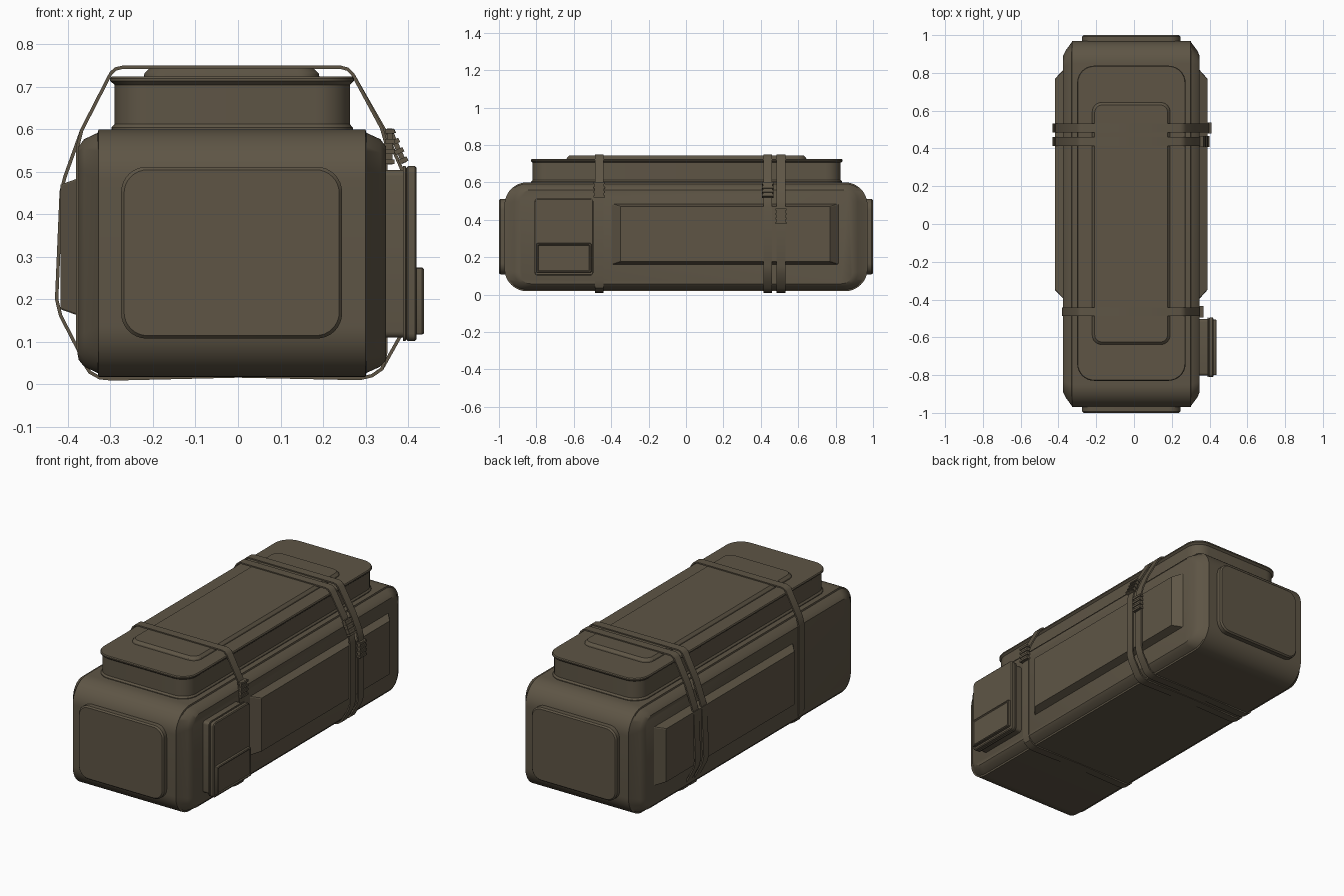
import bpy, bmesh, math
from mathutils import Vector

olive = bpy.data.materials.new("olive drab")
olive.diffuse_color = (0.112, 0.091, 0.060, 1)


def finish(name, bm, angle=30):
    bmesh.ops.recalc_face_normals(bm, faces=bm.faces)
    mesh = bpy.data.meshes.new(name)
    bm.to_mesh(mesh)
    bm.free()
    ob = bpy.data.objects.new(name, mesh)
    bpy.context.collection.objects.link(ob)
    mesh.materials.append(olive)
    bpy.ops.object.select_all(action='DESELECT')
    ob.select_set(True)
    bpy.context.view_layer.objects.active = ob
    bpy.ops.object.shade_smooth_by_angle(angle=math.radians(angle))
    return ob


def rounded_rect(u0, u1, v0, v1, r, seg):
    pts = []
    for k, (cu, cv) in enumerate([(u1 - r, v1 - r), (u0 + r, v1 - r), (u0 + r, v0 + r), (u1 - r, v0 + r)]):
        for i in range(seg + 1):
            a = math.pi / 2 * (k + i / seg)
            pts.append((cu + r * math.cos(a), cv + r * math.sin(a)))
    return pts


def loft(name, axis, rings, seg=8):
    """Skin rounded rectangles (position, u0, u1, v0, v1, radius) along an axis and cap the ends."""
    bm = bmesh.new()
    loops = []
    for pos, u0, u1, v0, v1, r in rings:
        loop = []
        for u, v in rounded_rect(u0, u1, v0, v1, r, seg):
            co = [u, v]
            co.insert(axis, pos)
            loop.append(bm.verts.new(co))
        loops.append(loop)
    n = len(loops[0])
    for a, b in zip(loops, loops[1:]):
        for i in range(n):
            j = (i + 1) % n
            bm.faces.new((a[i], a[j], b[j], b[i]))
    bm.faces.new(loops[0])
    bm.faces.new(loops[-1])
    return finish(name, bm)


def strap(name, path, y, width=0.046, thick=0.008):
    """Closed flat band following an outer (x, z) path."""
    bm = bmesh.new()
    n = len(path)
    rows = []
    for i in range(n):
        p = Vector(path[i])
        d1 = (p - Vector(path[i - 1])).normalized()
        d2 = (Vector(path[(i + 1) % n]) - p).normalized()
        t = (d1 + d2).normalized()
        q = p + Vector((t.y, -t.x)) * thick      # path runs clockwise
        rows.append([bm.verts.new((c.x, y + s * width / 2, c.y))
                     for c, s in ((p, -1), (p, 1), (q, 1), (q, -1))])
    for i in range(n):
        a, b = rows[i], rows[(i + 1) % n]
        for k in range(4):
            m = (k + 1) % 4
            bm.faces.new((a[k], a[m], b[m], b[k]))
    return finish(name, bm)


def buckle(name, x, y, z, tilt=0.0):
    """Small ribbed slider on the strap."""
    bm = bmesh.new()
    sizes = [(0, 0.012, 0.050, 0.085)] + [(o, 0.022, 0.060, 0.011) for o in (-0.036, -0.012, 0.012, 0.036)]
    for off, sx, sy, sz in sizes:
        vs = bmesh.ops.create_cube(bm, size=1)["verts"]
        for v in vs:
            v.co = Vector((v.co.x * sx, v.co.y * sy, v.co.z * sz + off))
    ob = finish(name, bm)
    ob.location = (x, y, z)
    ob.rotation_euler.y = tilt


# Main case: rounded block with tapered side cheeks
loft("case_body", 0, [
    (-0.375, -0.89, 0.89, 0.058, 0.56, 0.06),
    (-0.362, -0.918, 0.918, 0.042, 0.577, 0.08),
    (-0.330, -0.962, 0.962, 0.027, 0.592, 0.11),
    (-0.328, -0.97, 0.97, 0.018, 0.60, 0.12),
    (0.300, -0.97, 0.97, 0.018, 0.60, 0.12),
    (0.302, -0.962, 0.962, 0.027, 0.592, 0.11),
    (0.335, -0.918, 0.918, 0.042, 0.577, 0.08),
    (0.348, -0.89, 0.89, 0.058, 0.56, 0.06)], 12)

# End plates, front and back
for name, s in (("front_plate", -1), ("back_plate", 1)):
    loft(name, 1, [
        (s * 0.95, -0.275, 0.245, 0.108, 0.512, 0.06),
        (s * 0.992, -0.275, 0.245, 0.108, 0.512, 0.06),
        (s * 1.0, -0.268, 0.238, 0.115, 0.505, 0.055)])

# Raised side panels with sloping edges
for name, base, top in (("left_panel", -0.37, -0.418), ("right_panel", 0.343, 0.388)):
    loft(name, 0, [
        (base, -0.40, 0.82, 0.160, 0.487, 0.004),
        (top, -0.35, 0.77, 0.177, 0.470, 0.004)], 1)

# Lid: neck with a lip at the bottom and top
loft("lid", 2, [
    (0.590, -0.298, 0.270, -0.828, 0.835, 0.088),
    (0.604, -0.298, 0.270, -0.828, 0.835, 0.088),
    (0.613, -0.290, 0.263, -0.820, 0.827, 0.080),
    (0.705, -0.290, 0.263, -0.820, 0.827, 0.080),
    (0.714, -0.301, 0.273, -0.830, 0.838, 0.090),
    (0.720, -0.301, 0.273, -0.830, 0.838, 0.090),
    (0.725, -0.297, 0.269, -0.826, 0.834, 0.086)])
loft("lid_raised_panel", 2, [
    (0.715, -0.223, 0.193, -0.640, 0.645, 0.05),
    (0.732, -0.220, 0.190, -0.637, 0.642, 0.05),
    (0.744, -0.208, 0.178, -0.625, 0.630, 0.04)])

# Box pouch on the right side, with a lipped cover and a lower pocket
loft("side_box", 0, [
    (0.340, -0.802, -0.503, 0.110, 0.505, 0.015),
    (0.388, -0.802, -0.503, 0.110, 0.505, 0.015),
    (0.388, -0.811, -0.495, 0.102, 0.514, 0.018),
    (0.394, -0.811, -0.495, 0.102, 0.514, 0.018),
    (0.396, -0.806, -0.500, 0.106, 0.509, 0.015),
    (0.400, -0.811, -0.495, 0.102, 0.514, 0.018),
    (0.416, -0.811, -0.495, 0.102, 0.514, 0.018),
    (0.420, -0.806, -0.500, 0.107, 0.509, 0.015)], 4)
loft("side_box_pocket", 0, [
    (0.415, -0.800, -0.506, 0.117, 0.275, 0.006),
    (0.433, -0.800, -0.506, 0.117, 0.275, 0.006),
    (0.437, -0.797, -0.509, 0.120, 0.272, 0.006),
    (0.437, -0.792, -0.514, 0.125, 0.267, 0.005),
    (0.432, -0.788, -0.518, 0.129, 0.263, 0.004)], 2)

# Straps: two over the side panels, one tight to the case
top = [(-0.305, 0.735), (-0.292, 0.746), (-0.275, 0.750), (0.245, 0.750), (0.263, 0.745), (0.276, 0.732)]
bottom = [(0.345, 0.030), (0.320, 0.013), (0.290, 0.006), (0.0, 0.012),
          (-0.30, 0.005), (-0.33, 0.008), (-0.355, 0.022)]
wide = top + [(0.352, 0.600), (0.392, 0.510), (0.400, 0.470), (0.400, 0.150), (0.388, 0.110)] + bottom \
    + [(-0.425, 0.160), (-0.435, 0.200), (-0.424, 0.455), (-0.415, 0.490), (-0.375, 0.600)]
tight = top + [(0.345, 0.605), (0.355, 0.570), (0.355, 0.070), (0.350, 0.045)] + bottom \
    + [(-0.380, 0.060), (-0.385, 0.090), (-0.385, 0.560), (-0.375, 0.600)]


def shrink(path):
    """Turn the outer path into the band's inner path."""
    return [(x * 0.99, z + (0.004 if z < 0.1 else 0)) for x, z in path]


strap("rear_strap_outer", shrink(wide), 0.508)
strap("rear_strap_inner", shrink(wide), 0.437)
strap("front_strap", shrink(tight), -0.464)
buckle("rear_buckle_outer", 0.400, 0.508, 0.420)
buckle("rear_buckle_inner", 0.374, 0.437, 0.560, -0.42 + math.pi)
buckle("front_buckle", 0.357, -0.464, 0.560)
